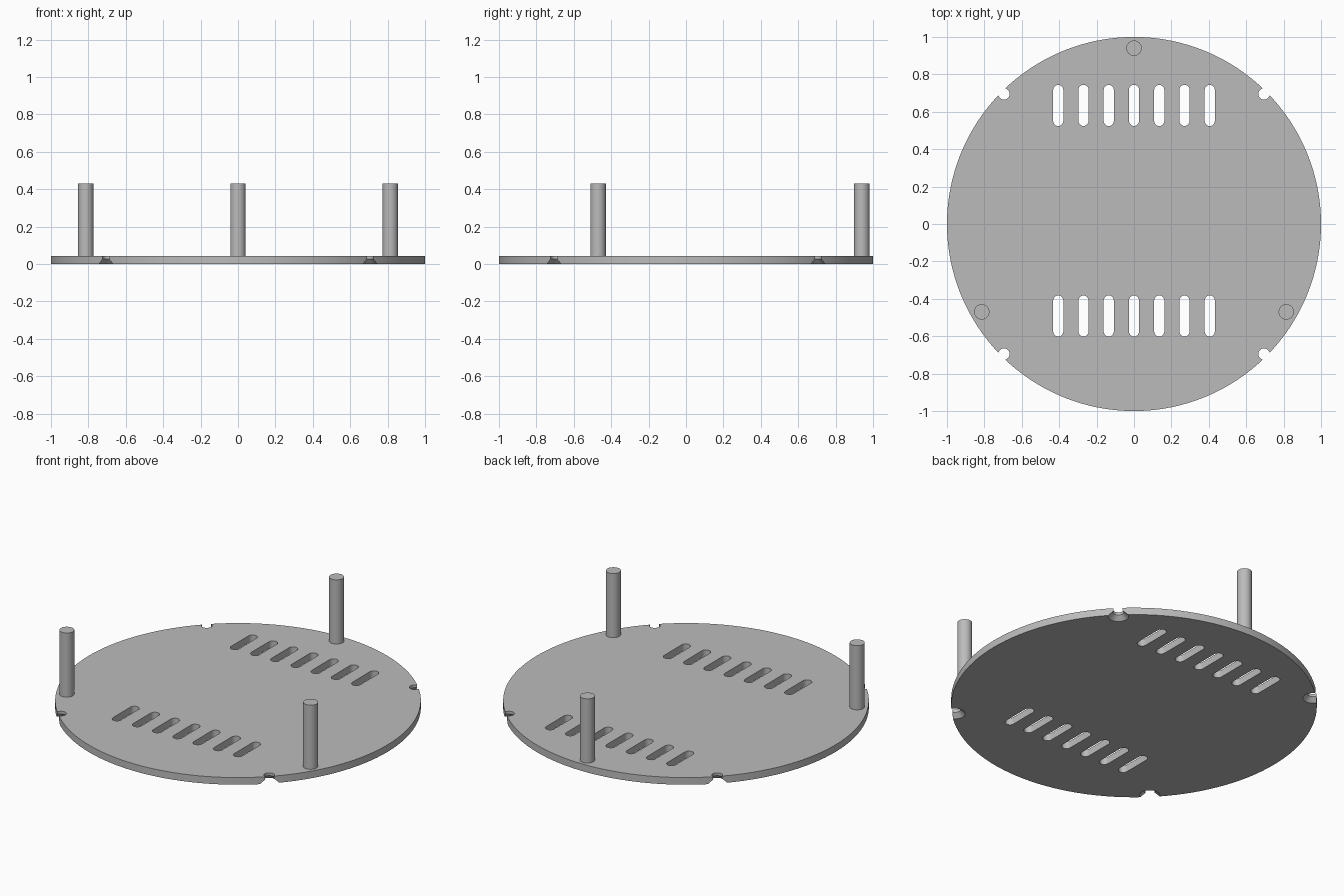
import bpy, bmesh
from math import pi, sin, cos, radians
from mathutils import Matrix

cube = bpy.data.objects.get("Cube")
if cube:
    bpy.data.objects.remove(cube, do_unlink=True)

THICK, POST_TOP = 0.043, 0.43

grey = bpy.data.materials.new("matte_grey")
grey.use_nodes = True
color = (0.5, 0.5, 0.5, 1)
grey.diffuse_color = color
grey.node_tree.nodes["Principled BSDF"].inputs["Base Color"].default_value = color


def make_object(name, bm):
    mesh = bpy.data.meshes.new(name)
    bmesh.ops.recalc_face_normals(bm, faces=bm.faces)
    bm.to_mesh(mesh)
    bm.free()
    mesh.materials.append(grey)
    obj = bpy.data.objects.new(name, mesh)
    bpy.context.collection.objects.link(obj)
    return obj


def activate(obj):
    bpy.ops.object.select_all(action='DESELECT')
    obj.select_set(True)
    bpy.context.view_layer.objects.active = obj


def add_cylinder(bm, x, y, z0, z1, radius, sides):
    bmesh.ops.create_cone(bm, cap_ends=True, segments=sides, radius1=radius, radius2=radius,
                          depth=z1 - z0, matrix=Matrix.Translation((x, y, (z0 + z1) / 2)))


def add_loft(bm, rings):
    """Closed solid through matching rings of points."""
    loops = [[bm.verts.new(p) for p in ring] for ring in rings]
    n = len(loops[0])
    for low, high in zip(loops, loops[1:]):
        for i in range(n):
            j = (i + 1) % n
            bm.faces.new((low[i], low[j], high[j], high[i]))
    bm.faces.new(loops[0][::-1])
    bm.faces.new(loops[-1])


def slot_ring(x, y, z, radius, half_straight, steps=10):
    ring = []
    for start, offset in ((0, half_straight), (pi, -half_straight)):
        for i in range(steps + 1):
            a = start + pi * i / steps
            ring.append((x + radius * cos(a), y + offset + radius * sin(a), z))
    return ring


def circle_ring(x, y, z, radius, sides=32):
    return [(x + radius * cos(2 * pi * i / sides), y + radius * sin(2 * pi * i / sides), z)
            for i in range(sides)]


# Round base plate
bm = bmesh.new()
add_cylinder(bm, 0, 0, 0, THICK, 1, 128)
plate = make_object("base_plate", bm)

# Cutter: two rows of vent slots and four countersunk rim notches
bm = bmesh.new()
for row_y in (0.634, -0.492):
    for i in range(-3, 4):
        add_loft(bm, [slot_ring(i * 0.135, row_y, z, 0.027, 0.083) for z in (-0.1, 0.1)])
for sx in (-1, 1):
    for sy in (-1, 1):
        profile = ((-0.01, 0.066), (0.026, 0.03), (0.1, 0.03))
        add_loft(bm, [circle_ring(sx * 0.695, sy * 0.695, z, r) for z, r in profile])
cutter = make_object("plate_cutter", bm)
cutter.hide_render = True

cut = plate.modifiers.new("cutouts", 'BOOLEAN')
cut.operation = 'DIFFERENCE'
cut.solver = 'EXACT'
cut.object = cutter
activate(plate)
bpy.ops.object.modifier_apply(modifier=cut.name)
bpy.data.objects.remove(cutter, do_unlink=True)
bpy.ops.object.shade_smooth_by_angle(angle=radians(30))

# Three upright posts
for name, degrees in (("back_post", 90), ("right_post", 210), ("left_post", 330)):
    a = radians(degrees)
    bm = bmesh.new()
    add_cylinder(bm, 0.94 * cos(a), 0.94 * sin(a), THICK / 2, POST_TOP, 0.041, 40)
    activate(make_object(name, bm))
    bpy.ops.object.shade_smooth_by_angle(angle=radians(30))
